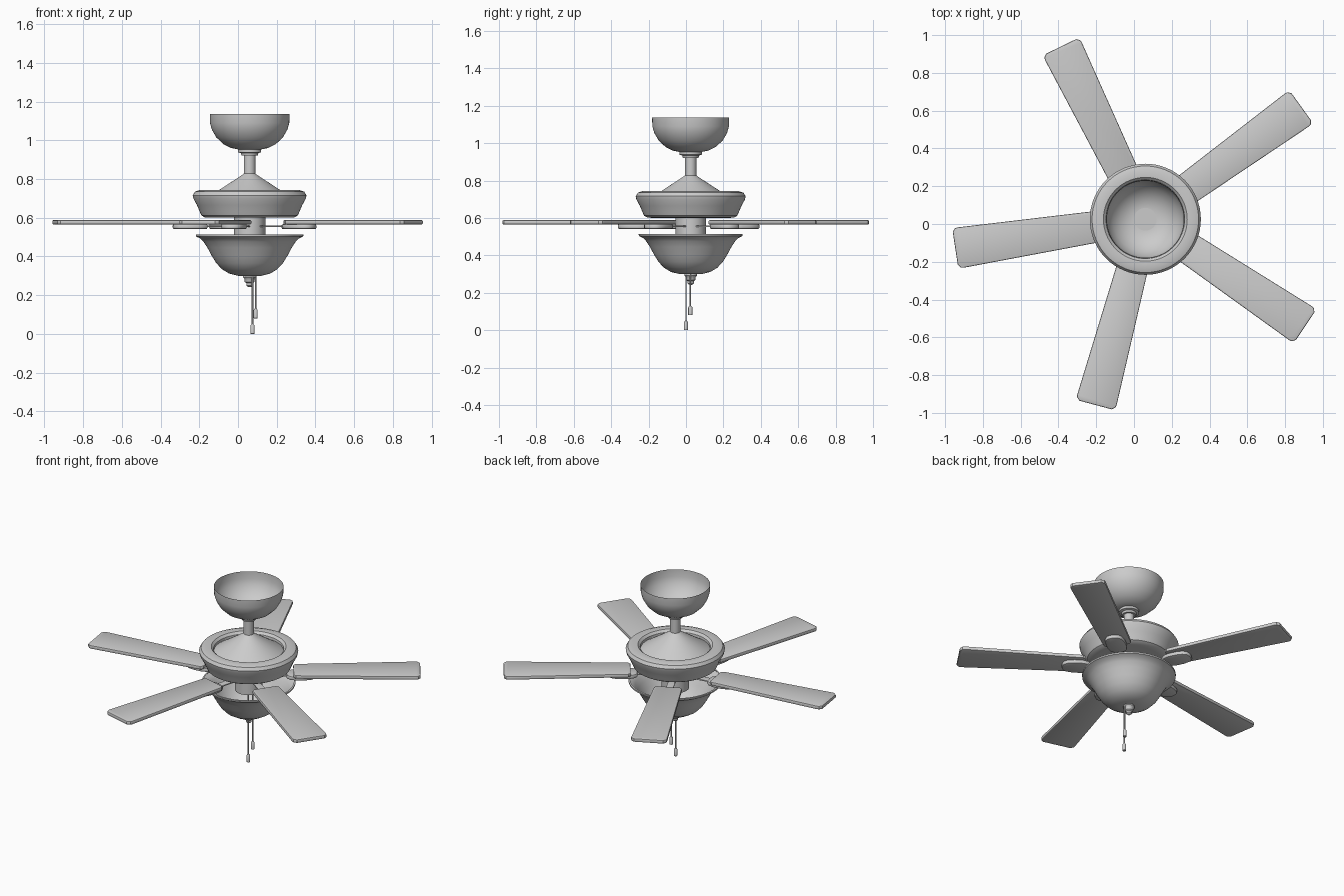
import bpy, bmesh, math
from mathutils import Matrix, Vector

if "Cube" in bpy.data.objects:
    bpy.data.objects.remove(bpy.data.objects["Cube"])

CX, CY = 0.06, 0.025          # fan axis
BLADE_ANGLES = [35.8, 116, 188.7, 255, 326.2]


def finish(name, bm, angle=35):
    bmesh.ops.recalc_face_normals(bm, faces=bm.faces)
    me = bpy.data.meshes.new(name)
    bm.to_mesh(me)
    bm.free()
    ob = bpy.data.objects.new(name, me)
    bpy.context.collection.objects.link(ob)
    bpy.ops.object.select_all(action='DESELECT')
    ob.select_set(True)
    bpy.context.view_layer.objects.active = ob
    bpy.ops.object.shade_smooth_by_angle(angle=math.radians(angle))
    return ob


def lathe(name, profile, x=CX, y=CY, seg=64, angle=35):
    """Spin an (r, z) profile around a vertical axis at x, y."""
    bm = bmesh.new()
    vs = [bm.verts.new((r, 0, z)) for r, z in profile]
    es = [bm.edges.new(p) for p in zip(vs, vs[1:])]
    bmesh.ops.spin(bm, geom=vs + es, cent=(0, 0, 0), axis=(0, 0, 1),
                   angle=math.tau, steps=seg)
    bmesh.ops.remove_doubles(bm, verts=bm.verts, dist=1e-5)
    bmesh.ops.translate(bm, verts=bm.verts, vec=(x, y, 0))
    return finish(name, bm, angle)


def plate(name, outline, z0, z1, angle, bevel):
    """Extrude a flat radial outline and turn it around the fan axis."""
    bm = bmesh.new()
    face = bm.faces.new([bm.verts.new((x, y, z0)) for x, y in outline])
    ext = bmesh.ops.extrude_face_region(bm, geom=[face])
    top = [g for g in ext['geom'] if isinstance(g, bmesh.types.BMVert)]
    bmesh.ops.translate(bm, verts=top, vec=(0, 0, z1 - z0))
    rims = [e for e in bm.edges if abs(e.verts[0].co.z - e.verts[1].co.z) < 1e-6]
    bmesh.ops.bevel(bm, geom=rims, offset=bevel, segments=2, profile=0.5,
                    affect='EDGES')
    bm.transform(Matrix.Translation((CX, CY, 0))
                 @ Matrix.Rotation(math.radians(angle), 4, 'Z'))
    return finish(name, bm)


def mirrored(half):
    return half + [(x, -y) for x, y in reversed(half)]


# Ceiling canopy: open bowl
lathe("ceiling_canopy", [(0.206, 1.137), (0.205, 1.09), (0.195, 1.055),
      (0.172, 1.015), (0.135, 0.98), (0.095, 0.96), (0.06, 0.953), (0, 0.953)])

# Collar and hanging rod
lathe("rod_collar", [(0, 0.956), (0.06, 0.956), (0.06, 0.938), (0.045, 0.934),
      (0.042, 0.921), (0, 0.921)])
lathe("hanging_rod", [(0, 0.95), (0.03, 0.95), (0.03, 0.80), (0, 0.80)], seg=32)

# Cone cover and motor housing
lathe("motor_cone", [(0.03, 0.828), (0.04, 0.82), (0.155, 0.745), (0.21, 0.71)])
lathe("motor_housing", [(0.205, 0.70), (0.208, 0.727), (0.222, 0.741),
      (0.258, 0.743), (0.282, 0.735), (0.294, 0.716), (0.290, 0.698),
      (0.272, 0.665), (0.258, 0.632), (0.249, 0.612), (0.232, 0.602),
      (0.20, 0.60), (0, 0.60)])

# Switch housing below the motor
lathe("hub", [(0, 0.605), (0.081, 0.605), (0.081, 0.46), (0, 0.46)])

# Light shade: open bell-shaped bowl
lathe("light_shade", [(0.268, 0.514), (0.278, 0.513), (0.277, 0.503),
      (0.255, 0.493), (0.238, 0.476), (0.218, 0.445), (0.196, 0.404),
      (0.172, 0.365), (0.142, 0.333), (0.105, 0.311), (0.06, 0.300),
      (0, 0.298)], angle=50)
lathe("finial", [(0, 0.306), (0.034, 0.304), (0.034, 0.292), (0.027, 0.284),
      (0.025, 0.268), (0.017, 0.262), (0.017, 0.25), (0.009, 0.243),
      (0, 0.242)], seg=32)

# Pull chains with handles
for i, (x, y, z) in enumerate([(0.075, 0.0, 0.0), (0.091, 0.023, 0.08)], 1):
    lathe(f"pull_chain_{i}", [(0, 0.46), (0.004, 0.46), (0.004, z + 0.04),
          (0, z + 0.04)], x, y, 10)
    lathe(f"pull_handle_{i}", [(0, z + 0.052), (0.006, z + 0.05),
          (0.011, z + 0.042), (0.011, z + 0.002), (0.009, z), (0, z)], x, y, 16)

# Blades with brackets
blade = mirrored([(0.265, 0.07), (0.28, 0.084), (0.99, 0.108), (1.004, 0.105),
                  (1.018, 0.088)])
pad = mirrored([(0.225, 0.03), (0.245, 0.05), (0.28, 0.06), (0.33, 0.06),
                (0.37, 0.052), (0.392, 0.035), (0.40, 0.012)])
arm = mirrored([(0.06, 0.022), (0.25, 0.022)])
for i, a in enumerate(BLADE_ANGLES, 1):
    plate(f"blade_{i}", blade, 0.565, 0.588, a, 0.006)
    plate(f"bracket_pad_{i}", pad, 0.541, 0.567, a, 0.008)
    plate(f"bracket_arm_{i}", arm, 0.551, 0.559, a, 0.002)
